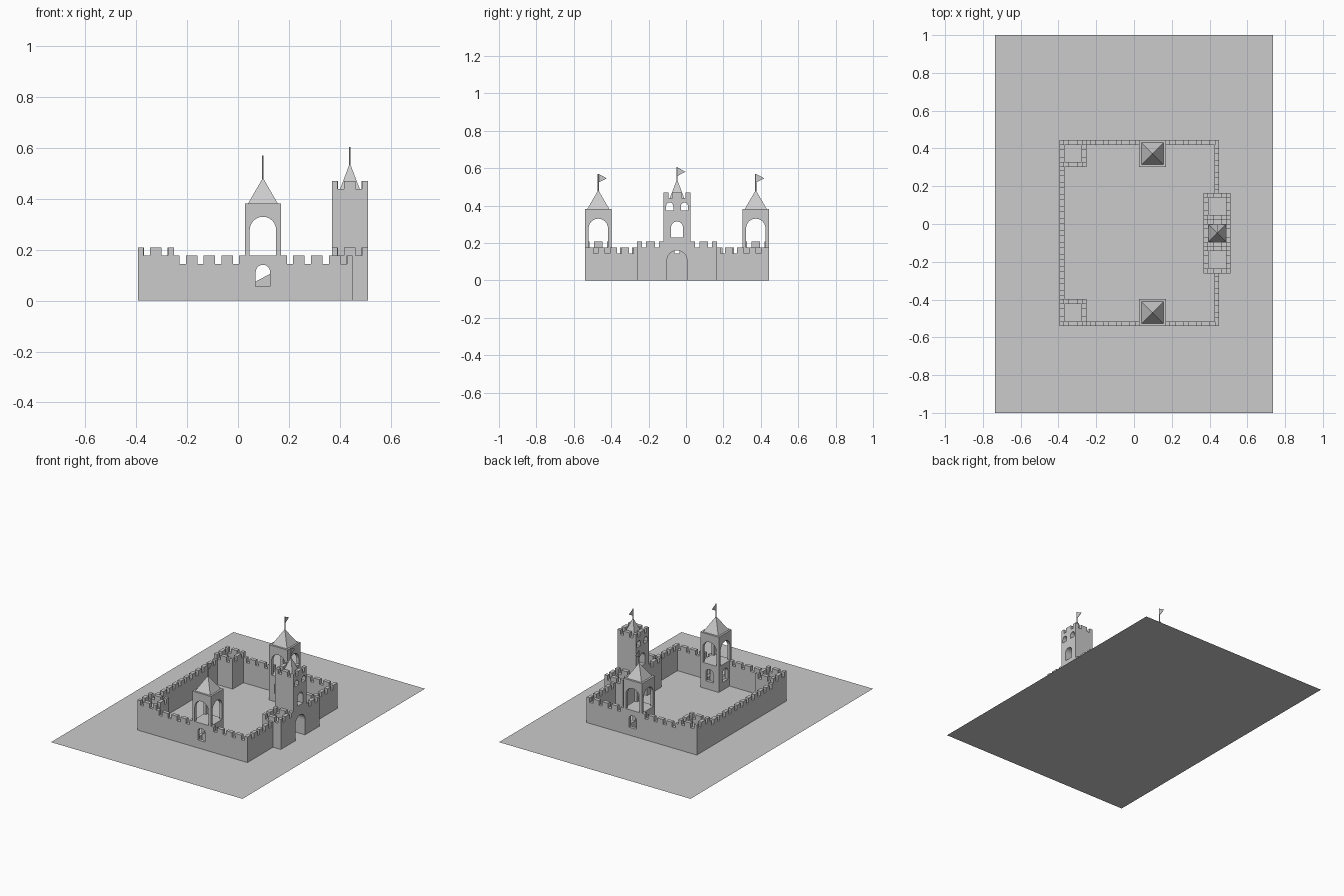
import bpy, bmesh, math
from mathutils import Matrix, Vector

if "Cube" in bpy.data.objects:
    bpy.data.objects.remove(bpy.data.objects["Cube"], do_unlink=True)

stone = bpy.data.materials.new("stone_grey")
stone.use_nodes = True
GREY = (0.6, 0.6, 0.6, 1)
stone.diffuse_color = GREY
stone.node_tree.nodes["Principled BSDF"].inputs["Base Color"].default_value = GREY

T = 0.025          # wall thickness and width of the battlement gaps
SIZE = 0.142       # side of every tower
LEFT, RIGHT = -0.394, 0.451
FRONT, BACK = -0.54, 0.444
MID_Y = (FRONT + BACK) / 2
GATE_X, SPIRE_X = 0.44, 0.098
H = SIZE / 2


def finish(name, bm):
    bmesh.ops.recalc_face_normals(bm, faces=bm.faces[:])
    mesh = bpy.data.meshes.new(name)
    bm.to_mesh(mesh)
    bm.free()
    mesh.materials.append(stone)
    obj = bpy.data.objects.new(name, mesh)
    bpy.context.collection.objects.link(obj)
    return obj


def box(bm, x0, x1, y0, y1, z0, z1):
    size = Matrix.Diagonal((x1 - x0, y1 - y0, z1 - z0, 1))
    centre = Matrix.Translation(((x0 + x1) / 2, (y0 + y1) / 2, (z0 + z1) / 2))
    bmesh.ops.create_cube(bm, size=1, matrix=centre @ size)


def prism(bm, points, axis, start, end):
    """Extrude a profile of (across, height) points along x or y."""
    def place(u, z, d):
        return (d, u, z) if axis == "x" else (u, d, z)
    face = bm.faces.new([bm.verts.new(place(u, z, start)) for u, z in points])
    out = bmesh.ops.extrude_face_region(bm, geom=[face])
    verts = [g for g in out["geom"] if isinstance(g, bmesh.types.BMVert)]
    bmesh.ops.translate(bm, verts=verts, vec=Vector(place(0, 0, end - start)))


def arch(centre, width, bottom, top):
    r = width / 2
    curve = [(centre + r * math.cos(math.pi * i / 12),
              top - r + r * math.sin(math.pi * i / 12)) for i in range(13)]
    return [(centre - r, bottom), (centre + r, bottom)] + curve


def cut(obj, bm):
    """Subtract the shape in bm from obj for good."""
    cutter = finish("cutter", bm)
    cutter.hide_render = True
    mod = obj.modifiers.new("cut", "BOOLEAN")
    mod.object, mod.operation, mod.solver = cutter, "DIFFERENCE", "EXACT"
    deps = bpy.context.evaluated_depsgraph_get()
    mesh = bpy.data.meshes.new_from_object(obj.evaluated_get(deps))
    obj.modifiers.clear()
    obj.data = mesh
    bpy.data.objects.remove(cutter, do_unlink=True)


def merlons(bm, axis, a, b, c, z0, z1, ends=True):
    """Row of merlons from a to b, with its near side at c."""
    n = max(1, round((b - a) / 0.066))
    p = (b - a) / n
    for i in range(n + 1):
        if not ends and i in (0, n):
            continue
        lo = max(a, a + i * p - (p - T) / 2)
        hi = min(b, a + i * p + (p - T) / 2)
        if axis == "x":
            box(bm, lo, hi, c, c + T, z0, z1)
        else:
            box(bm, c, c + T, lo, hi, z0, z1)


def wall(name, axis, a, b, c, low=0.145, high=0.177):
    bm = bmesh.new()
    if axis == "x":
        box(bm, a, b, c, c + T, 0, low)
    else:
        box(bm, c, c + T, a, b, 0, low)
    merlons(bm, axis, a, b, c, low, high)
    finish(name, bm)


def parapet(name, x, y, floor, low, high):
    """Square ring with merlons on top of a tower."""
    bm = bmesh.new()
    x0, x1, y0, y1 = x - H, x + H, y - H, y + H
    for c in (y0, y1 - T):
        box(bm, x0, x1, c, c + T, floor, low)
        merlons(bm, "x", x0, x1, c, low, high)
    for c in (x0, x1 - T):
        box(bm, c, c + T, y0 + T, y1 - T, floor, low)
        merlons(bm, "y", y0, y1, c, low, high, ends=False)
    finish(name, bm)


def tower_body(name, x, y, height):
    bm = bmesh.new()
    box(bm, x - H, x + H, y - H, y + H, 0, height)
    return finish(name, bm)


def roof_and_flag(name, x, y, half, base, apex, top):
    bm = bmesh.new()
    bmesh.ops.create_cone(
        bm, cap_ends=True, segments=4, radius1=half * math.sqrt(2), radius2=0,
        depth=apex - base,
        matrix=Matrix.Translation((x, y, (base + apex) / 2)) @ Matrix.Rotation(math.pi / 4, 4, "Z"))
    finish(name + "_roof", bm)
    bm = bmesh.new()
    bmesh.ops.create_cone(bm, cap_ends=True, segments=8, radius1=0.003, radius2=0.003,
                          depth=top - apex + 0.01,
                          matrix=Matrix.Translation((x, y, (top + apex - 0.01) / 2)))
    finish(name + "_flag_pole", bm)
    bm = bmesh.new()
    prism(bm, [(y, top), (y + 0.045, top - 0.024), (y, top - 0.048)], "x", x - 0.001, x + 0.001)
    finish(name + "_flag", bm)


# Ground sheet
bm = bmesh.new()
bmesh.ops.create_grid(bm, x_segments=1, y_segments=1, size=1, matrix=Matrix.Diagonal((0.735, 1, 1, 1)))
finish("ground", bm)

# Curtain walls
for label, c in (("front", FRONT), ("back", BACK - T)):
    wall(label + "_wall_long", "x", LEFT + SIZE, SPIRE_X - H, c)
    wall(label + "_wall_short", "x", SPIRE_X + H, RIGHT, c)
wall("rear_wall", "y", FRONT + SIZE, BACK - SIZE, LEFT)
wall("gate_wall_front", "y", FRONT + T, MID_Y - 3 * H, RIGHT - T)
wall("gate_wall_back", "y", MID_Y + 3 * H, BACK - T, RIGHT - T)

# Low corner towers and the two towers beside the gate
for label, x, y in (("front_corner", LEFT + H, FRONT + H), ("back_corner", LEFT + H, BACK - H),
                    ("gate_front", GATE_X, MID_Y - SIZE), ("gate_back", GATE_X, MID_Y + SIZE)):
    tower_body(label + "_tower", x, y, 0.15)
    parapet(label + "_parapet", x, y, 0.15, 0.177, 0.209)

# Gatehouse with passage and windows
gate = tower_body("gatehouse", GATE_X, MID_Y, 0.42)
for dy, width, bottom, top in ((0, 0.107, -0.02, 0.16), (0, 0.064, 0.23, 0.315),
                               (-0.039, 0.038, 0.374, 0.416), (0.039, 0.038, 0.374, 0.416)):
    bm = bmesh.new()
    prism(bm, arch(MID_Y + dy, width, bottom, top), "x", GATE_X - 0.1, GATE_X + 0.1)
    cut(gate, bm)
parapet("gatehouse_parapet", GATE_X, MID_Y, 0.42, 0.44, 0.47)
roof_and_flag("gatehouse", GATE_X, MID_Y, H - T, 0.42, 0.541, 0.605)

# Tall arched towers in the front and back walls
for label, y in (("front_spire", FRONT + H), ("back_spire", BACK - H)):
    body = tower_body(label + "_tower", SPIRE_X, y, 0.383)
    bm = bmesh.new()
    box(bm, SPIRE_X - 0.05, SPIRE_X + 0.05, y - 0.05, y + 0.05, 0.01, 0.16)
    cut(body, bm)
    for width, bottom, top in ((0.104, 0.177, 0.33), (0.057, 0.055, 0.141)):
        for axis, across, along in (("x", y, SPIRE_X), ("y", SPIRE_X, y)):
            bm = bmesh.new()
            prism(bm, arch(across, width, bottom, top), axis, along - 0.1, along + 0.1)
            cut(body, bm)
    roof_and_flag(label, SPIRE_X, y, 0.058, 0.383, 0.483, 0.57)

# Sloped panel inside the front arched tower
bm = bmesh.new()
slope = [(SPIRE_X - 0.045, 0.02), (SPIRE_X + 0.045, 0.02),
         (SPIRE_X + 0.045, 0.115), (SPIRE_X - 0.045, 0.066)]
prism(bm, slope, "y", FRONT + H - 0.002, FRONT + H + 0.002)
finish("stair_panel", bm)
